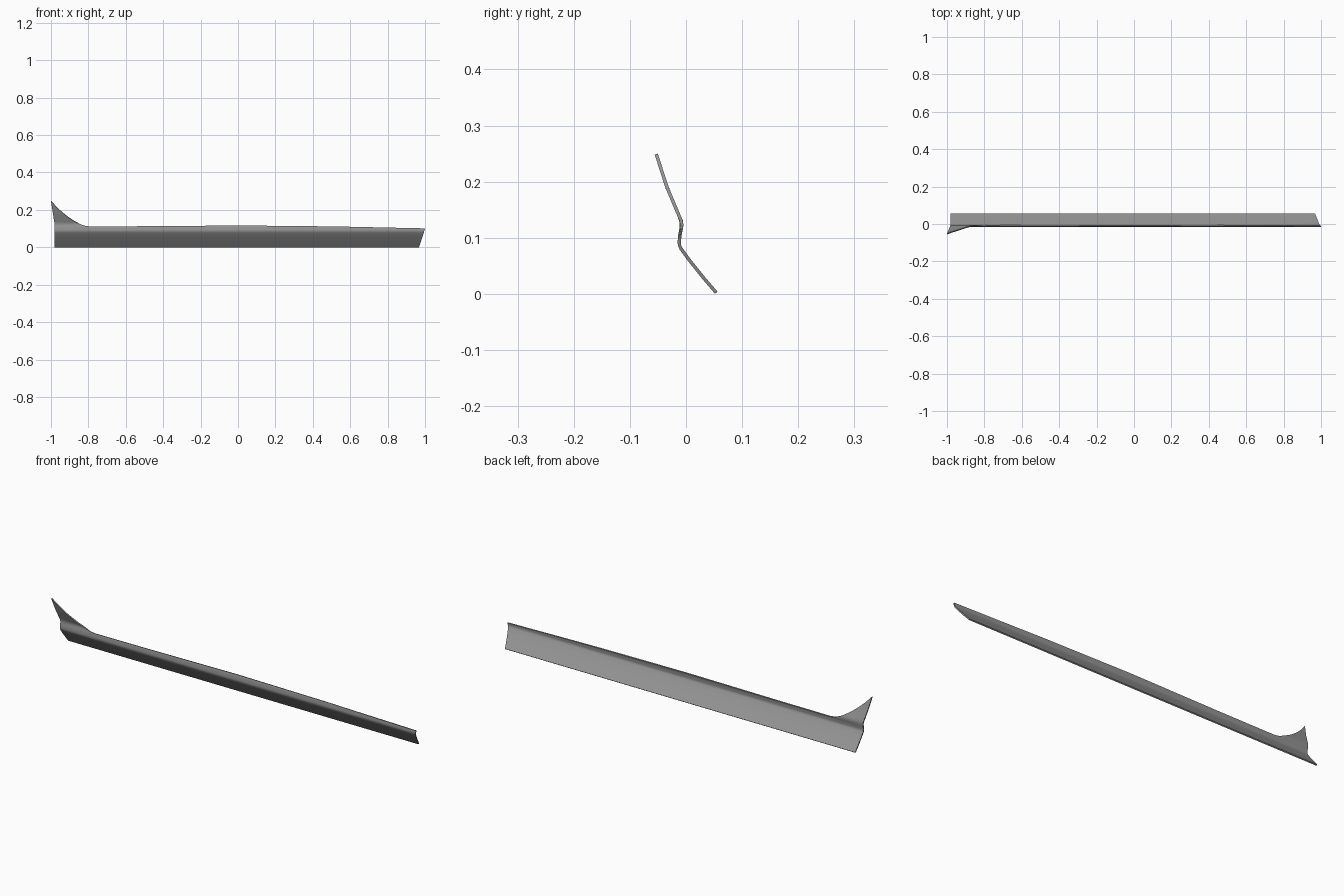
import bpy, bmesh

if "Cube" in bpy.data.objects:
    bpy.data.objects.remove(bpy.data.objects["Cube"])


def interp(table, t):
    """Piecewise linear lookup in a list of (t, value)."""
    if t <= table[0][0]:
        return table[0][1]
    for (a, va), (b, vb) in zip(table, table[1:]):
        if t <= b:
            return va + (vb - va) * (t - a) / (b - a)
    return table[-1][1]


# Cross-section: depth y at each height z
SECTION = [(0.002, 0.054), (0.03, 0.030), (0.06, 0.006), (0.08, -0.0085),
           (0.086, -0.0115), (0.092, -0.012), (0.105, -0.011), (0.114, -0.009),
           (0.122, -0.0075), (0.13, -0.0085), (0.19, -0.034), (0.249, -0.053)]
# Upper edge along the length, with the flared fin at the left end
TOP = [(-1, 0.249), (-0.975, 0.215), (-0.95, 0.188), (-0.92, 0.161), (-0.89, 0.139),
       (-0.86, 0.123), (-0.835, 0.114), (-0.81, 0.111), (-0.5, 0.112), (0, 0.116),
       (0.5, 0.111), (1, 0.101)]
# Slanted ends
LEFT = [(0, -0.98), (0.12, -0.98), (0.249, -1.0)]
RIGHT = [(0, 0.967), (0.1, 1.0)]

LOW_ROWS = [0.002, 0.03, 0.06, 0.08, 0.086, 0.092]
FIN_ROWS = 12
columns = [-1 + 0.0125 * i for i in range(17)] + [-0.8 + 0.1 * i for i in range(1, 19)]

# Curved panel
bm = bmesh.new()
grid = []
for c in columns:
    top = interp(TOP, c)
    base = LOW_ROWS[-1]
    zs = LOW_ROWS + [base + (top - base) * i / FIN_ROWS for i in range(1, FIN_ROWS + 1)]
    u = (c + 1) / 2
    col = []
    for z in zs:
        x = interp(LEFT, z) * (1 - u) + interp(RIGHT, z) * u
        col.append(bm.verts.new((x, interp(SECTION, z), z)))
    grid.append(col)
for a, b in zip(grid, grid[1:]):
    for i in range(len(a) - 1):
        bm.faces.new((a[i], b[i], b[i + 1], a[i + 1]))
mesh = bpy.data.meshes.new("side_skirt")
bm.to_mesh(mesh)
bm.free()
skirt = bpy.data.objects.new("side_skirt", mesh)
bpy.context.collection.objects.link(skirt)

# Dark grey plastic
mat = bpy.data.materials.new("dark_grey")
mat.diffuse_color = (0.3, 0.3, 0.3, 1)
mat.use_nodes = True
mat.node_tree.nodes["Principled BSDF"].inputs["Base Color"].default_value = mat.diffuse_color
mesh.materials.append(mat)

# Sheet thickness
solid = skirt.modifiers.new("thickness", 'SOLIDIFY')
solid.thickness = 0.006
solid.offset = 0

bpy.context.view_layer.objects.active = skirt
skirt.select_set(True)
bpy.ops.object.modifier_apply(modifier="thickness")
bpy.ops.object.shade_smooth_by_angle(angle=0.7)
